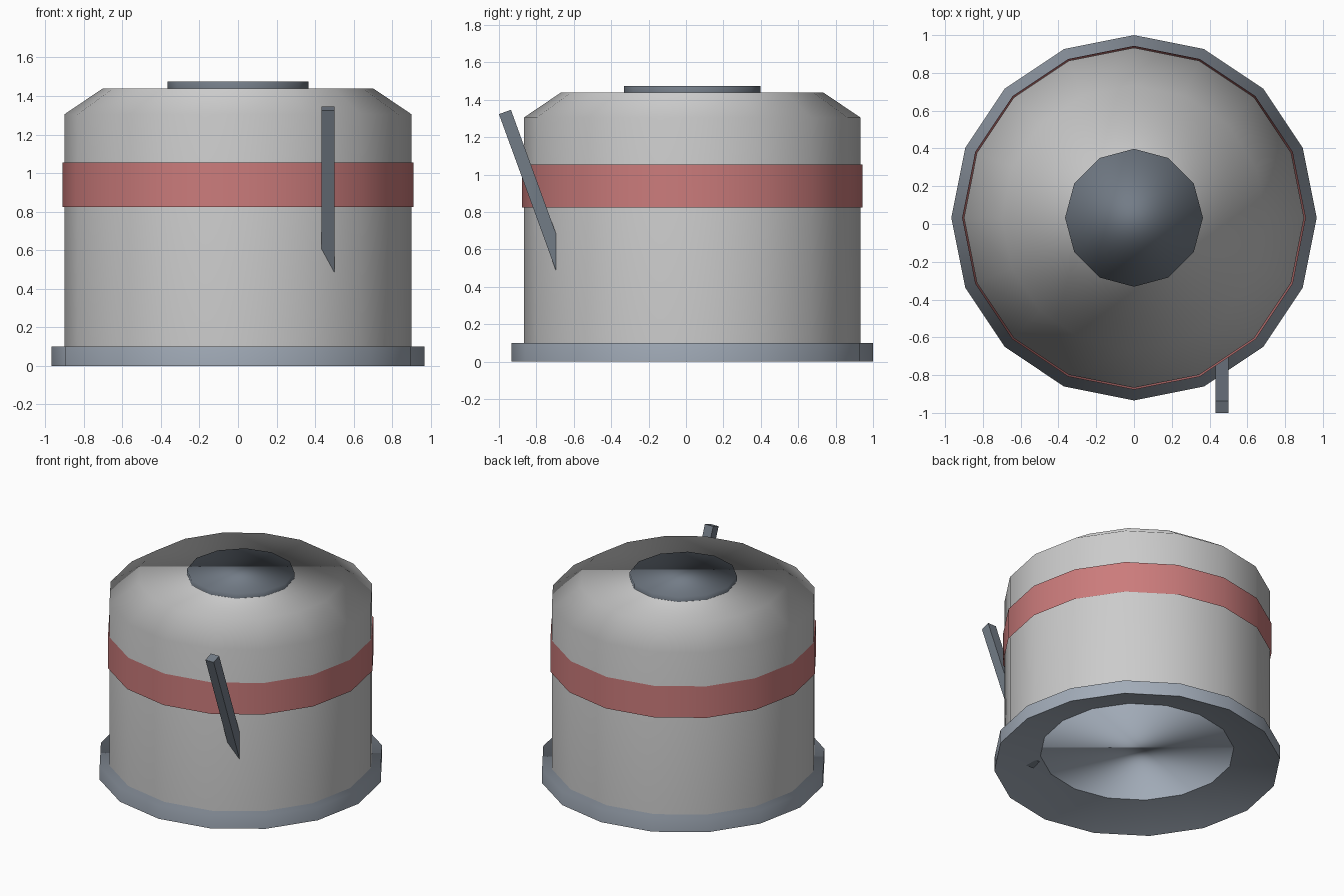
import bpy, bmesh
from math import sin, cos, pi, radians
from mathutils import Matrix, Vector

if "Cube" in bpy.data.objects:
    bpy.data.objects.remove(bpy.data.objects["Cube"])

CY = 0.033  # the drum sits slightly back because of the handle


def material(name, rgb):
    m = bpy.data.materials.new(name)
    m.diffuse_color = (*rgb, 1)
    m.use_nodes = True
    m.node_tree.nodes["Principled BSDF"].inputs["Base Color"].default_value = m.diffuse_color
    return m


def make_object(name, bm, mat=None, smooth=False):
    for f in bm.faces:
        f.smooth = smooth
    me = bpy.data.meshes.new(name)
    bm.to_mesh(me)
    bm.free()
    if mat:
        me.materials.append(mat)
    ob = bpy.data.objects.new(name, me)
    bpy.context.collection.objects.link(ob)
    return ob


def lathe(name, profile, sides, mat=None, cap=True):
    """Stack rings of (radius, z, normal tilt); optionally close the top."""
    bm = bmesh.new()
    normals, rings = [], []
    for r, z, tilt in profile:
        ring = []
        for i in range(sides):
            a = 2 * pi * i / sides
            ring.append(bm.verts.new((r * cos(a), CY + r * sin(a), z)))
            normals.append((cos(a) * cos(tilt), sin(a) * cos(tilt), sin(tilt)))
        rings.append(ring)
    if cap:
        bm.faces.new(rings[-1])
    for a, b in zip(rings, rings[1:]):
        for i in range(sides):
            j = (i + 1) % sides
            bm.faces.new((a[i], a[j], b[j], b[i]))
    ob = make_object(name, bm, mat, smooth=True)
    ob.data.normals_split_custom_set_from_vertices(normals)  # rounded shading
    return ob


steel = material("blue_grey", (0.36, 0.41, 0.48))
dark = material("dark_blue_grey", (0.17, 0.20, 0.24))
red = material("red", (0.60, 0.20, 0.20))

# Drum body with sloped shoulder
lathe("drum_body", [(0.90, 0.05, 0), (0.90, 1.305, 0.1), (0.70, 1.44, 0.42)], 16)
# Wide foot
lathe("base_flange", [(0.967, 0, 0), (0.967, 0.10, 0.1)], 16, steel)
# Coloured band
lathe("red_band", [(0.91, 0.825, 0), (0.91, 1.055, 0)], 16, red)
# Twelve-sided lid
lathe("top_cap", [(0.365, 1.43, 0), (0.365, 1.475, 0.42)], 12, dark)

# Underside of the foot, hollowed to a shallow cone
bm = bmesh.new()
apex = bm.verts.new((0, CY, 0.31))
rim = [bm.verts.new((0.967 * cos(pi * i / 8), CY + 0.967 * sin(pi * i / 8), 0)) for i in range(16)]
for i in range(16):
    bm.faces.new((rim[(i + 1) % 16], rim[i], apex))
make_object("base_underside", bm, steel, smooth=True)

# Square bar leaning through the front wall, its end just showing underneath
w, tilt, end_z = 0.068, radians(20), 0.075
top = Vector((0.466, -0.968, 1.335))
length = (top.z - end_z) / cos(tilt)
bm = bmesh.new()
bmesh.ops.create_cube(bm, size=1, matrix=(
    Matrix.Translation(top) @ Matrix.Rotation(tilt, 4, 'X')
    @ Matrix.Translation((0, 0, -length / 2)) @ Matrix.Diagonal((w, w, length, 1))))
make_object("lever_bar", bm, dark)
